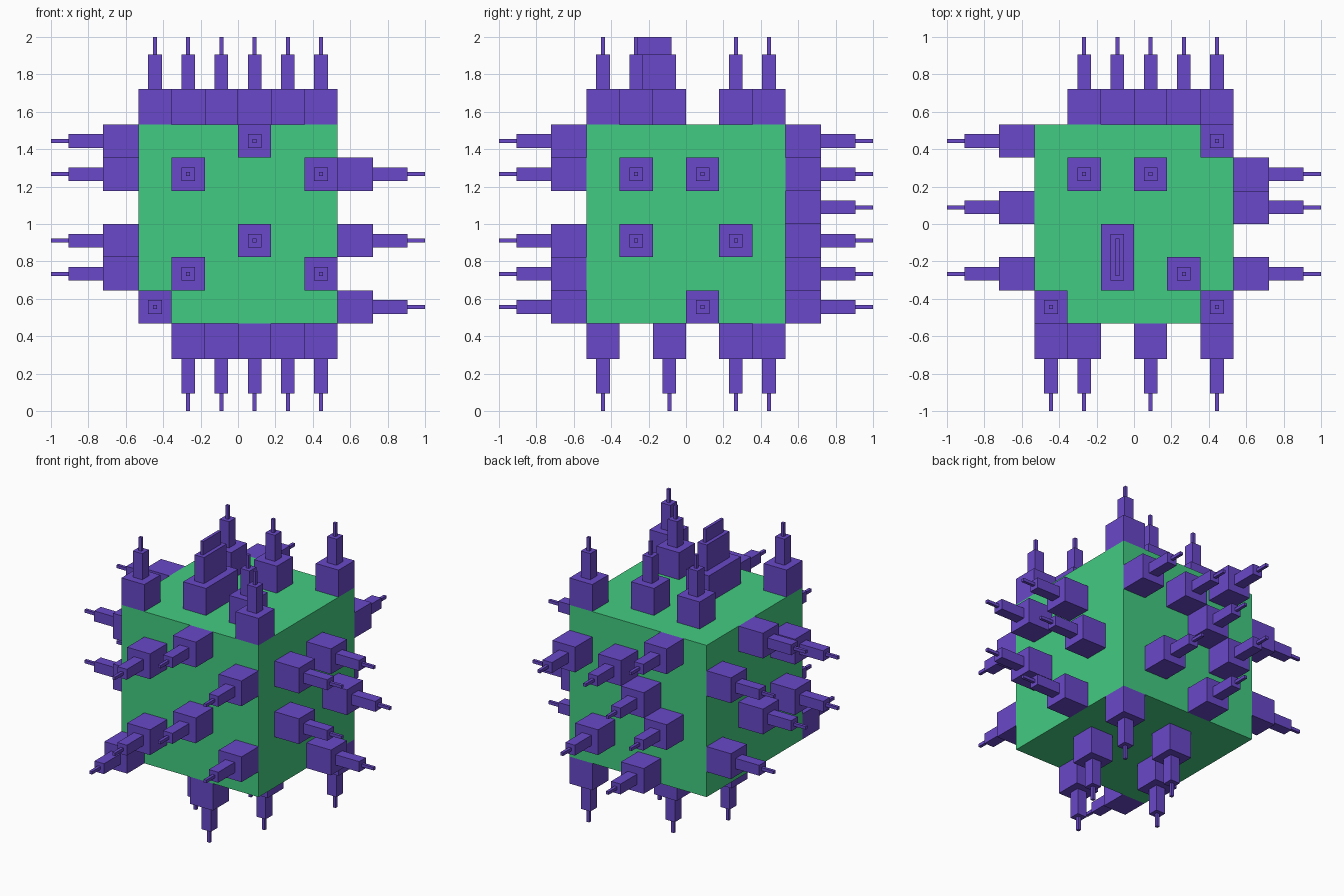
import bpy, bmesh
from mathutils import Matrix, Vector

if "Cube" in bpy.data.objects:
    bpy.data.objects.remove(bpy.data.objects["Cube"])

HALF = 0.533          # half the core cube
CELL = HALF / 3       # six grid cells along each face
# (width, inner distance, outer distance) of the three spike steps
STEPS = [(CELL, HALF, 0.7225), (0.0733, 0.7225, 0.906), (0.021, 0.906, 1.0)]


def material(name, color):
    mat = bpy.data.materials.new(name)
    mat.diffuse_color = (*color, 1)
    mat.use_nodes = True
    mat.node_tree.nodes["Principled BSDF"].inputs["Base Color"].default_value = mat.diffuse_color
    return mat


def add_box(bm, center, size):
    bmesh.ops.create_cube(bm, size=1.0, matrix=Matrix.Translation(center) @ Matrix.Diagonal((*size, 1)))


def finish(bm, name, mat):
    mesh = bpy.data.meshes.new(name)
    bm.to_mesh(mesh)
    bm.free()
    mesh.materials.append(mat)
    obj = bpy.data.objects.new(name, mesh)
    obj.location.z = 1
    bpy.context.collection.objects.link(obj)


def spikes(name, axis, sign, cells, stretched=()):
    """Stepped spikes on one face; cells are grid indices 0-5 along the two other axes."""
    u, v = [a for a in range(3) if a != axis]
    bm = bmesh.new()
    spots = [(i, j, 0) for i, j in cells] + [(i, j + 0.5, CELL) for i, j in stretched]
    for i, j, extra in spots:
        for width, inner, outer in STEPS:
            center, size = Vector(), Vector()
            center[axis] = sign * (inner + outer) / 2
            center[u], center[v] = (i - 2.5) * CELL, (j - 2.5) * CELL
            size[axis], size[u], size[v] = outer - inner, width, width + extra
            add_box(bm, center, size)
    finish(bm, name, purple)


green = material("green", (0.055, 0.6, 0.22))
purple = material("purple", (0.14, 0.065, 0.58))

# Core cube
core = bmesh.new()
add_box(core, (0, 0, 0), (2 * HALF,) * 3)
finish(core, "core_cube", green)

# Spikes on each face
spikes("front_spikes", 1, -1, [(3, 5), (1, 4), (5, 4), (3, 2), (1, 1), (5, 1), (0, 0)])
spikes("back_spikes", 1, 1, [(5, 4), (3, 4), (1, 5), (2, 3), (4, 1), (1, 2), (2, 0)])
spikes("right_spikes", 0, 1, [(1, 4), (3, 4), (1, 2), (4, 2), (3, 0)])
spikes("left_spikes", 0, -1, [(5, 4), (5, 1), (3, 5), (3, 2), (1, 4), (1, 2)])
spikes("bottom_spikes", 2, -1, [(5, 5), (3, 0), (4, 2), (1, 2), (2, 4)])
# The top has one spike stretched over two cells
spikes("top_spikes", 2, 1, [(5, 5), (1, 4), (3, 4), (4, 1), (0, 0), (5, 0)], stretched=[(2, 1)])
